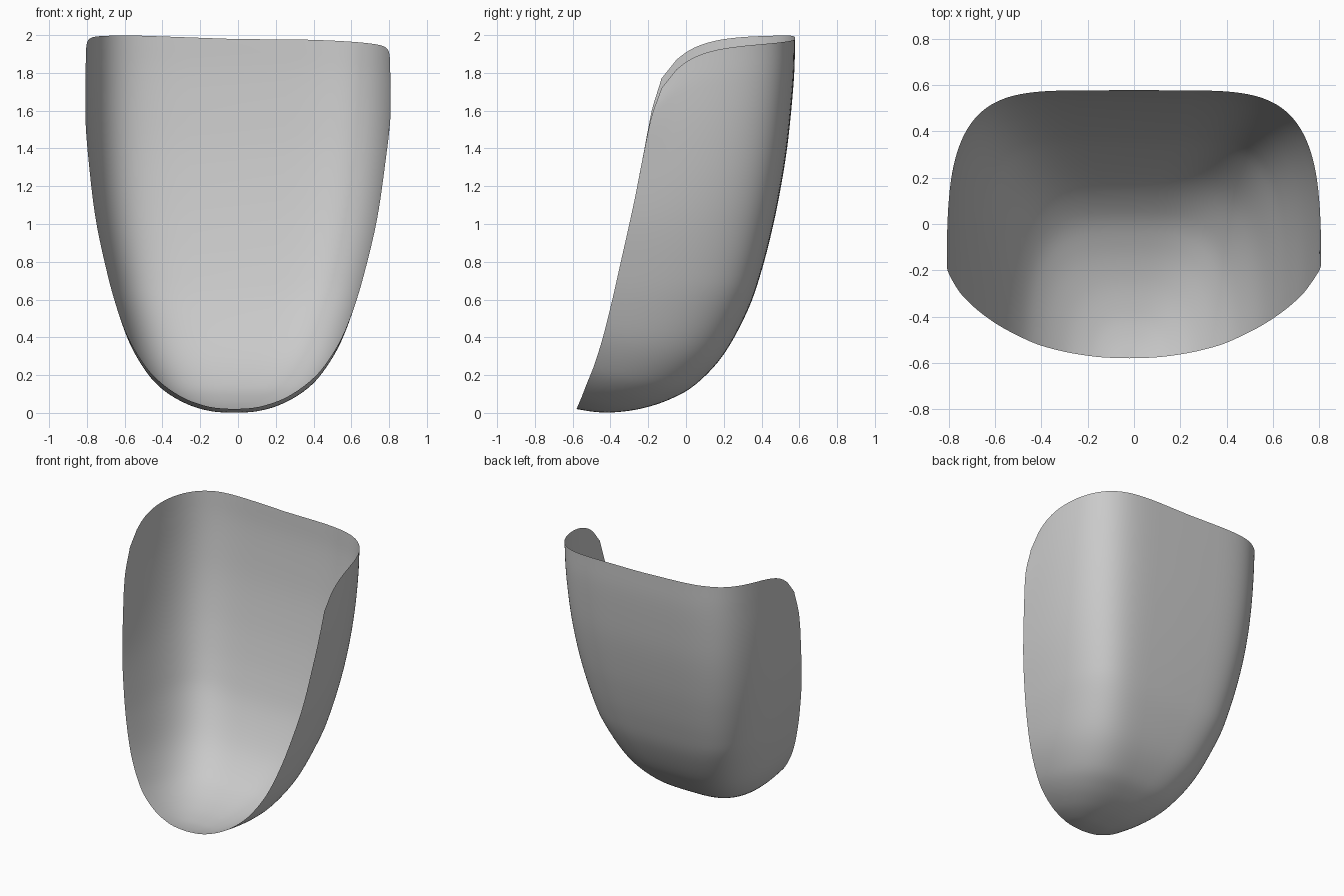
import bpy, bmesh, math
from mathutils import Vector

cube = bpy.data.objects.get("Cube")
if cube:
    bpy.data.objects.remove(cube, do_unlink=True)

# Stations from the top edge down to the front tip:
# rim half width, rim y, rim z, spine y, spine z
STATIONS = [Vector(s) for s in (
    (.806, -.13, 1.98, .578, 1.98),
    (.808, -.175, 1.8, .573, 1.8),
    (.803, -.20, 1.6, .557, 1.6),
    (.79, -.225, 1.4, .535, 1.4),
    (.77, -.258, 1.2, .503, 1.2),
    (.74, -.30, 1, .463, 1),
    (.695, -.345, .8, .405, .77),
    (.64, -.39, .6, .33, .55),
    (.565, -.44, .4, .2, .31),
    (.475, -.487, .25, .05, .15),
    (.39, -.523, .16, -.09, .07),
    (.28, -.552, .085, -.24, .022),
    (.18, -.569, .045, -.38, .003),
    (.1, -.577, .027, -.48, .005),
    (0, -.58, .02, -.58, .02),
)]
STEPS = 5
ACROSS = 72


def smooth_rows(points, steps):
    """Pass a smooth curve through all stations."""
    last = len(points) - 1
    rows = []
    for i in range(last):
        b, c = points[i], points[i + 1]
        a = points[i - 1] if i else b * 2 - c
        d = points[i + 2] if i + 2 <= last else c * 2 - b
        for k in range(steps):
            t = k / steps
            rows.append((b * 2 + (c - a) * t + (a * 2 - b * 5 + c * 4 - d) * t**2
                         + (b * 3 - a - c * 3 + d) * t**3) / 2)
    rows.append(points[last])
    return rows


def shape_point(x, y, z):
    """Round the upper front corners, lean the top edge, shift the lower body."""
    lift = max(0, (z - 1.2) / .78) ** 2
    drop = .23 * math.exp(-(y + .13) / .14)
    lean = max(-.02, .036 * x) if x < 0 else .06 * x**3
    shift = .02 * max(0, 1 - z / 1.8)
    return Vector((x - shift, y, z - lift * (drop + lean)))


def section(row):
    """U-shaped section, squarer towards the top."""
    width, rim_y, rim_z, spine_y, spine_z = row
    square = max(0, min(1, rim_z / .7))
    p, q = 2.8 + 2.6 * square, 2.4 + .5 * square
    points = []
    for i in range(ACROSS + 1):
        angle = math.pi / 2 * (2 * i / ACROSS - 1)
        s, c = math.sin(angle), max(0, math.cos(angle))
        x = math.copysign(width * abs(s) ** (2 / p), s)
        depth = c ** (2 / q)
        points.append(shape_point(x, rim_y + (spine_y - rim_y) * depth,
                                  rim_z + (spine_z - rim_z) * depth))
    return points


# Thin open shell lofted through the sections
bm = bmesh.new()
grid = [[bm.verts.new(p) for p in section(r)] for r in smooth_rows(STATIONS, STEPS)]
for upper, lower in zip(grid, grid[1:]):
    for i in range(ACROSS):
        bm.faces.new((upper[i], upper[i + 1], lower[i + 1], lower[i]))
bmesh.ops.remove_doubles(bm, verts=bm.verts, dist=.0005)
bmesh.ops.recalc_face_normals(bm, faces=bm.faces)
back = max(bm.faces, key=lambda f: f.calc_center_median().y)
if back.normal.y < 0:
    bmesh.ops.reverse_faces(bm, faces=bm.faces)
for face in bm.faces:
    face.smooth = True

mesh = bpy.data.meshes.new("curved_shell")
bm.to_mesh(mesh)
bm.free()
shell = bpy.data.objects.new("curved_shell", mesh)
bpy.context.collection.objects.link(shell)

# Plain grey finish
grey = bpy.data.materials.new("plain_grey")
grey.use_nodes = True
grey.diffuse_color = (.59, .59, .59, 1)
grey.node_tree.nodes["Principled BSDF"].inputs["Base Color"].default_value = (.59, .59, .59, 1)
mesh.materials.append(grey)
